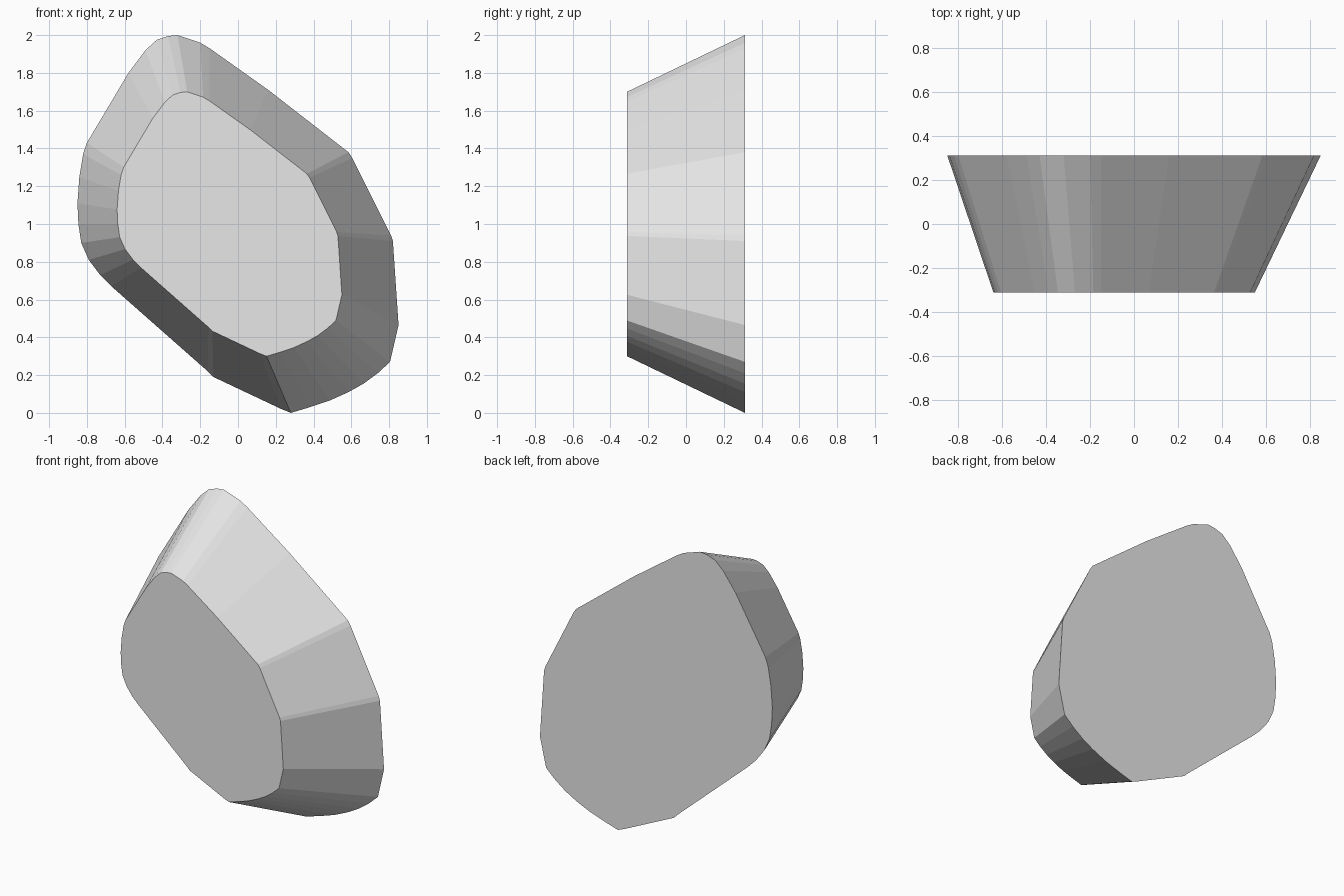
import bpy
import bmesh

# Remove the default cube only
default_cube = bpy.data.objects.get("Cube")
if default_cube:
    bpy.data.objects.remove(default_cube, do_unlink=True)

# Single plain grey material
grey = bpy.data.materials.new("light_grey")
grey.use_nodes = True
grey_colour = (0.8, 0.8, 0.8, 1.0)
grey.diffuse_color = grey_colour
grey.node_tree.nodes["Principled BSDF"].inputs["Base Color"].default_value = grey_colour

# Rounded, lopsided outline of the wide back face, as (x, z)
OUTLINE = [
    (0.28, 0), (0.23, 0.02), (-0.13, 0.19), (-0.16, 0.22),
    (-0.67, 0.67), (-0.73, 0.73), (-0.79, 0.81), (-0.83, 0.9),
    (-0.845, 1.0), (-0.85, 1.11), (-0.84, 1.25), (-0.82, 1.37), (-0.8, 1.43),
    (-0.58, 1.8), (-0.49, 1.92), (-0.43, 1.975), (-0.37, 1.995), (-0.32, 2),
    (-0.2, 1.96), (-0.15, 1.93), (0.16, 1.71), (0.585, 1.38), (0.605, 1.35),
    (0.81, 0.94), (0.82, 0.91), (0.85, 0.465), (0.805, 0.27),
    (0.74, 0.21), (0.665, 0.155), (0.585, 0.11), (0.485, 0.065), (0.38, 0.03),
]
HALF_DEPTH = 0.312
TAPER = 0.7
FRONT_SHIFT = -0.045


def build_tapered_block(name, outline, material):
    """Loft the outline from the back face to a smaller copy at the front."""
    bm = bmesh.new()
    back = [bm.verts.new((x, HALF_DEPTH, z)) for x, z in outline]
    front = [
        bm.verts.new((x * TAPER + FRONT_SHIFT, -HALF_DEPTH, 1 + (z - 1) * TAPER))
        for x, z in outline
    ]
    # End caps
    bm.faces.new(back)
    bm.faces.new(front)
    # Sloping side facets
    for i in range(len(outline)):
        bm.faces.new((back[i - 1], back[i], front[i], front[i - 1]))
    bmesh.ops.recalc_face_normals(bm, faces=bm.faces[:])

    mesh = bpy.data.meshes.new(name)
    bm.to_mesh(mesh)
    bm.free()
    mesh.materials.append(material)
    block = bpy.data.objects.new(name, mesh)
    bpy.context.collection.objects.link(block)
    return block


# Faceted tapered stone
build_tapered_block("tapered_stone", OUTLINE, grey)
